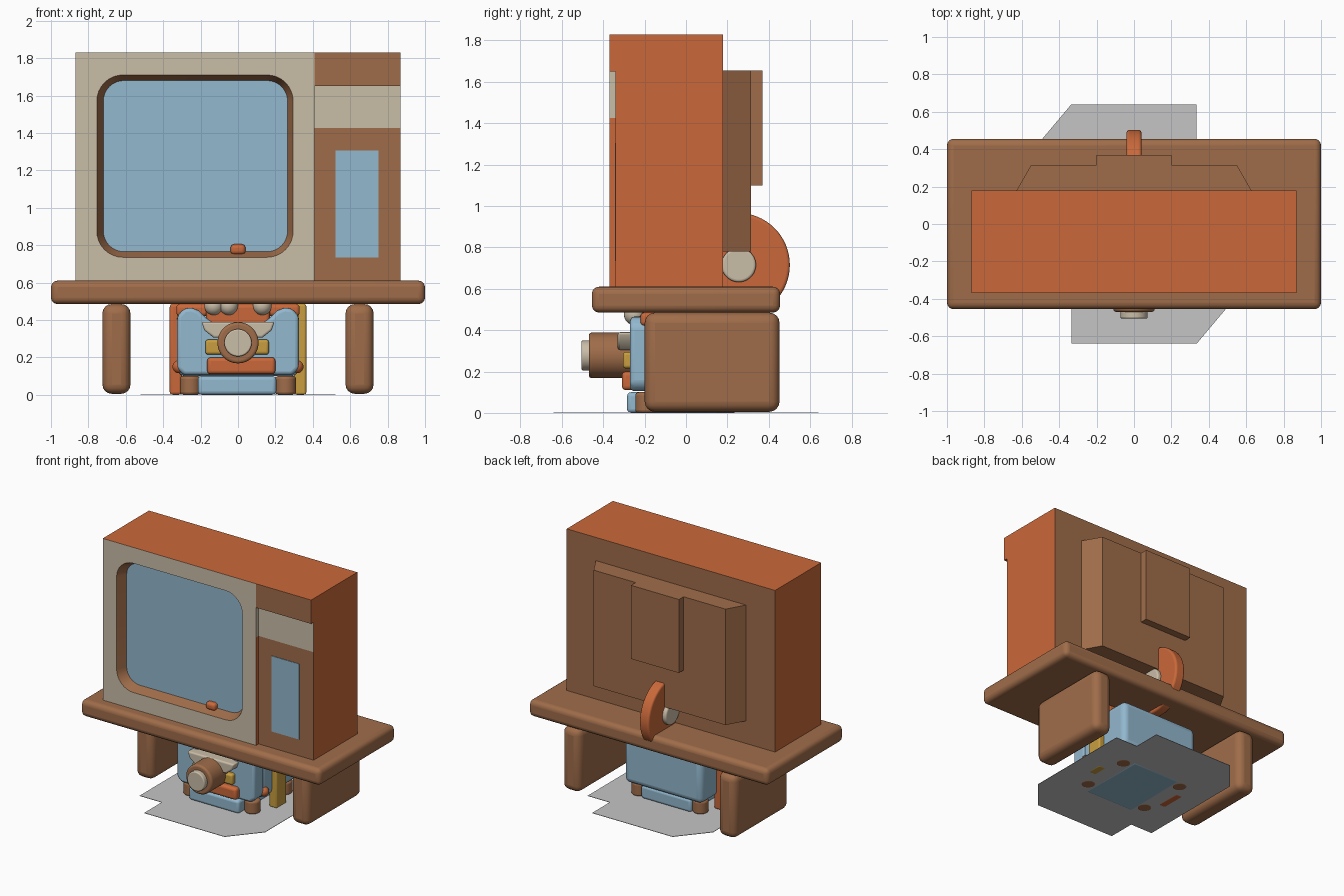
import bpy, bmesh, math
from mathutils import Vector, Matrix

if "Cube" in bpy.data.objects:
    bpy.data.objects.remove(bpy.data.objects["Cube"])


def material(name, rgb):
    m = bpy.data.materials.new(name)
    m.diffuse_color = (*rgb, 1)
    m.use_nodes = True
    m.node_tree.nodes["Principled BSDF"].inputs["Base Color"].default_value = m.diffuse_color
    return m


ORANGE = material("orange", (0.59, 0.14, 0.042))
BROWN = material("wood_brown", (0.35, 0.152, 0.068))
CREAM = material("cream", (0.59, 0.51, 0.39))
BLUE = material("pale_blue", (0.29, 0.48, 0.62))
YELLOW = material("mustard", (0.58, 0.34, 0.05))
GREY = material("light_grey", (0.56, 0.56, 0.56))


def finish(name, bm, mats, bevel=0.0, segs=4):
    bmesh.ops.remove_doubles(bm, verts=bm.verts, dist=1e-5)
    bmesh.ops.recalc_face_normals(bm, faces=bm.faces)
    me = bpy.data.meshes.new(name)
    bm.to_mesh(me)
    bm.free()
    for m in mats:
        me.materials.append(m)
    ob = bpy.data.objects.new(name, me)
    bpy.context.collection.objects.link(ob)
    if bevel:
        b = ob.modifiers.new("rounding", "BEVEL")
        b.width, b.segments, b.limit_method = bevel, segs, "ANGLE"
        b.angle_limit = math.radians(40)
    return ob


def box(name, lo, hi, mat, bevel=0.0):
    bm = bmesh.new()
    bmesh.ops.create_cube(bm, size=1)
    lo, hi = Vector(lo), Vector(hi)
    for v in bm.verts:
        v.co = Vector([(lo[i] + hi[i]) / 2 + v.co[i] * (hi[i] - lo[i]) for i in range(3)])
    return finish(name, bm, [mat], bevel)


def prism(name, pts, axis, a, b, mat, bevel=0.0):
    """Extrude a 2D outline along y or z from a to b."""
    bm = bmesh.new()
    place = (lambda p, d: (p[0], d, p[1])) if axis == "y" else (lambda p, d: (p[0], p[1], d))
    f = bm.faces.new([bm.verts.new(place(p, a)) for p in pts])
    r = bmesh.ops.extrude_face_region(bm, geom=[f])
    move = (0, b - a, 0) if axis == "y" else (0, 0, b - a)
    bmesh.ops.translate(bm, vec=move, verts=[v for v in r["geom"] if isinstance(v, bmesh.types.BMVert)])
    return finish(name, bm, [mat], bevel)


def cylinder(name, centre, radius, length, axis, mat, bevel=0.0, sides=48):
    bm = bmesh.new()
    rot = {"x": Matrix.Rotation(math.pi / 2, 4, "Y"), "y": Matrix.Rotation(math.pi / 2, 4, "X"),
           "z": Matrix.Identity(4)}[axis]
    bmesh.ops.create_cone(bm, cap_ends=True, segments=sides, radius1=radius, radius2=radius,
                          depth=length, matrix=Matrix.Translation(centre) @ rot)
    return finish(name, bm, [mat], bevel)


def ball(name, centre, radius, mat):
    bm = bmesh.new()
    bmesh.ops.create_uvsphere(bm, u_segments=24, v_segments=12, radius=radius,
                              matrix=Matrix.Translation(centre))
    return finish(name, bm, [mat])


def rounded_corners(x0, x1, z0, z1, r, y, n=8):
    """Four arcs: top right, top left, bottom left, bottom right."""
    arcs = []
    for k, (cx, cz) in enumerate([(x1 - r, z1 - r), (x0 + r, z1 - r), (x0 + r, z0 + r), (x1 - r, z0 + r)]):
        angles = [math.pi / 2 * (k + i / n) for i in range(n + 1)]
        arcs.append([(cx + r * math.cos(t), y, cz + r * math.sin(t)) for t in angles])
    return arcs


# Television cabinet: one closed shell with a sunken screen and control panel
X, XM, YF, YR, YB = 0.87, 0.41, -0.37, -0.34, 0.18
Z0, Z1, Z2, Z3 = 0.61, 1.425, 1.65, 1.83
bm = bmesh.new()
O, B, C, S = range(4)


def face(pts, mi):
    bm.faces.new([bm.verts.new(p) for p in pts]).material_index = mi


face([(-X, YF, Z3), (XM, YF, Z3), (X, YF, Z3), (X, YB, Z3), (-X, YB, Z3)], O)
face([(-X, YF, Z0), (XM, YF, Z0), (XM, YR, Z0), (X, YR, Z0), (X, YB, Z0), (-X, YB, Z0)], O)
face([(-X, YF, Z0), (-X, YF, Z3), (-X, YB, Z3), (-X, YB, Z0)], O)
face([(X, YF, Z3), (X, YF, Z2), (X, YR, Z2), (X, YR, Z1), (X, YR, Z0), (X, YB, Z0), (X, YB, Z3)], O)
face([(-X, YB, Z0), (X, YB, Z0), (X, YB, Z3), (-X, YB, Z3)], B)
# control side: brow, overhang, cream band, lower panel and step
face([(XM, YF, Z2), (X, YF, Z2), (X, YF, Z3), (XM, YF, Z3)], B)
face([(XM, YF, Z2), (X, YF, Z2), (X, YR, Z2), (XM, YR, Z2)], B)
for za, zb, front, step in [(Z1, Z2, C, C), (Z0, Z1, B, O)]:
    face([(XM, YR, za), (X, YR, za), (X, YR, zb), (XM, YR, zb)], front)
    face([(XM, YF, za), (XM, YR, za), (XM, YR, zb), (XM, YF, zb)], step)
# cream screen surround, tapered bezel and screen
outer = rounded_corners(-0.755, 0.295, 0.735, 1.71, 0.14, YF)
inner = rounded_corners(-0.72, 0.265, 0.765, 1.68, 0.11, -0.30)
corners = [(XM, YF, Z3), (-X, YF, Z3), (-X, YF, Z0), (XM, YF, Z0)]
for k in range(4):
    nxt = (k + 1) % 4
    for i in range(8):
        face([corners[k], outer[k][i], outer[k][i + 1]], C)
    extra = [(XM, YF, Z1), (XM, YF, Z2)] if k == 3 else []
    face([corners[k]] + extra + [corners[nxt], outer[nxt][0], outer[k][-1]], C)
ring_o, ring_i = sum(outer, []), sum(inner, [])
for i in range(len(ring_o)):
    j = (i + 1) % len(ring_o)
    face([ring_o[i], ring_o[j], ring_i[j], ring_i[i]], B)
face(ring_i, S)
finish("television_cabinet", bm, [ORANGE, BROWN, CREAM, BLUE])
box("control_window", (0.52, -0.344, 0.735), (0.75, -0.338, 1.305), BLUE)
box("screen_knob", (-0.04, -0.336, 0.75), (0.04, -0.27, 0.805), ORANGE, 0.02)

# Back housing
prism("back_housing", [(-0.63, 0.175), (0.63, 0.175), (0.55, 0.315), (-0.55, 0.315)], "z", 0.78, 1.655, BROWN)
box("back_block", (-0.2, 0.31, 1.1), (0.2, 0.37, 1.655), BROWN)
cylinder("back_wheel", (0, 0.25, 0.715), 0.252, 0.08, "x", ORANGE, 0.015, 64)
cylinder("back_wheel_hub", (0, 0.255, 0.715), 0.083, 0.14, "x", CREAM, 0.012)

# Table
box("table_top", (-1, -0.455, 0.485), (1, 0.455, 0.61), BROWN, 0.035)
for s, side in ((-1, "left"), (1, "right")):
    xs = sorted((s * 0.575, s * 0.725))
    box("table_leg_" + side, (xs[0], -0.2, 0.005), (xs[1], 0.452, 0.485), BROWN, 0.05)

# Floor plate, the same outline turned half way round
half = [(0.335, -0.64), (0.52, -0.42), (0.52, 0.43), (0.335, 0.43), (0.335, 0.64)]
prism("floor_plate", half + [(-x, -y) for x, y in half], "z", 0.002, 0.005, GREY)

# Projector under the table: base, feet and body
box("projector_base", (-0.215, -0.285, 0), (0.205, 0.25, 0.1), BLUE, 0.02)
for sx in (-1, 1):
    for sy in (-1, 1):
        cylinder("projector_foot", (sx * 0.255, sy * 0.19, 0.05), 0.055, 0.1, "z", BROWN, 0.015, 32)
box("projector_body", (-0.325, -0.17, 0.1), (0.325, 0.28, 0.45), BLUE, 0.04)
lobe = [(0.10, 0.37), (0.17, 0.41), (0.21, 0.45), (0.25, 0.465), (0.29, 0.46), (0.325, 0.42), (0.325, 0.14),
        (0.29, 0.105)]
prism("projector_front", lobe + [(-x, z) for x, z in reversed(lobe)], "y", -0.27, -0.15, BLUE, 0.02)
box("projector_top", (-0.33, -0.22, 0.42), (0.33, 0.12, 0.485), ORANGE, 0.02)
box("projector_brow", (-0.17, -0.26, 0.36), (0.17, -0.15, 0.485), ORANGE, 0.02)
for x in (-0.13, -0.05, 0.13):
    ball("brow_stud", (x, -0.25, 0.475), 0.05, CREAM)

# Side strips
box("left_strip", (-0.365, -0.1, 0), (-0.3, 0.1, 0.485), ORANGE, 0.015)
box("right_strip", (0.3, -0.06, 0), (0.365, 0.06, 0.485), YELLOW, 0.012)
for s in (-1, 1):
    ball("side_stud", (s * 0.315, -0.14, 0.15), 0.035, ORANGE)

# Front trim and lens
prism("upper_trim", [(-0.195, 0.39), (0.195, 0.39), (0.18, 0.345), (0.13, 0.305), (-0.13, 0.305), (-0.18, 0.345)],
      "y", -0.33, -0.25, CREAM, 0.012)
box("middle_trim", (-0.175, -0.305, 0.215), (0.165, -0.25, 0.295), YELLOW, 0.015)
box("lower_trim", (-0.165, -0.31, 0.11), (0.2, -0.25, 0.2), ORANGE, 0.02)
cylinder("lens_barrel", (0, -0.36, 0.278), 0.11, 0.22, "y", BROWN, 0.015)
cylinder("lens_cap", (0, -0.46, 0.278), 0.073, 0.09, "y", CREAM, 0.008)

# Smooth the rounded parts, keep hard edges
for ob in bpy.context.collection.objects:
    ob.select_set(True)
    bpy.context.view_layer.objects.active = ob
bpy.ops.object.shade_smooth_by_angle(angle=math.radians(35))
